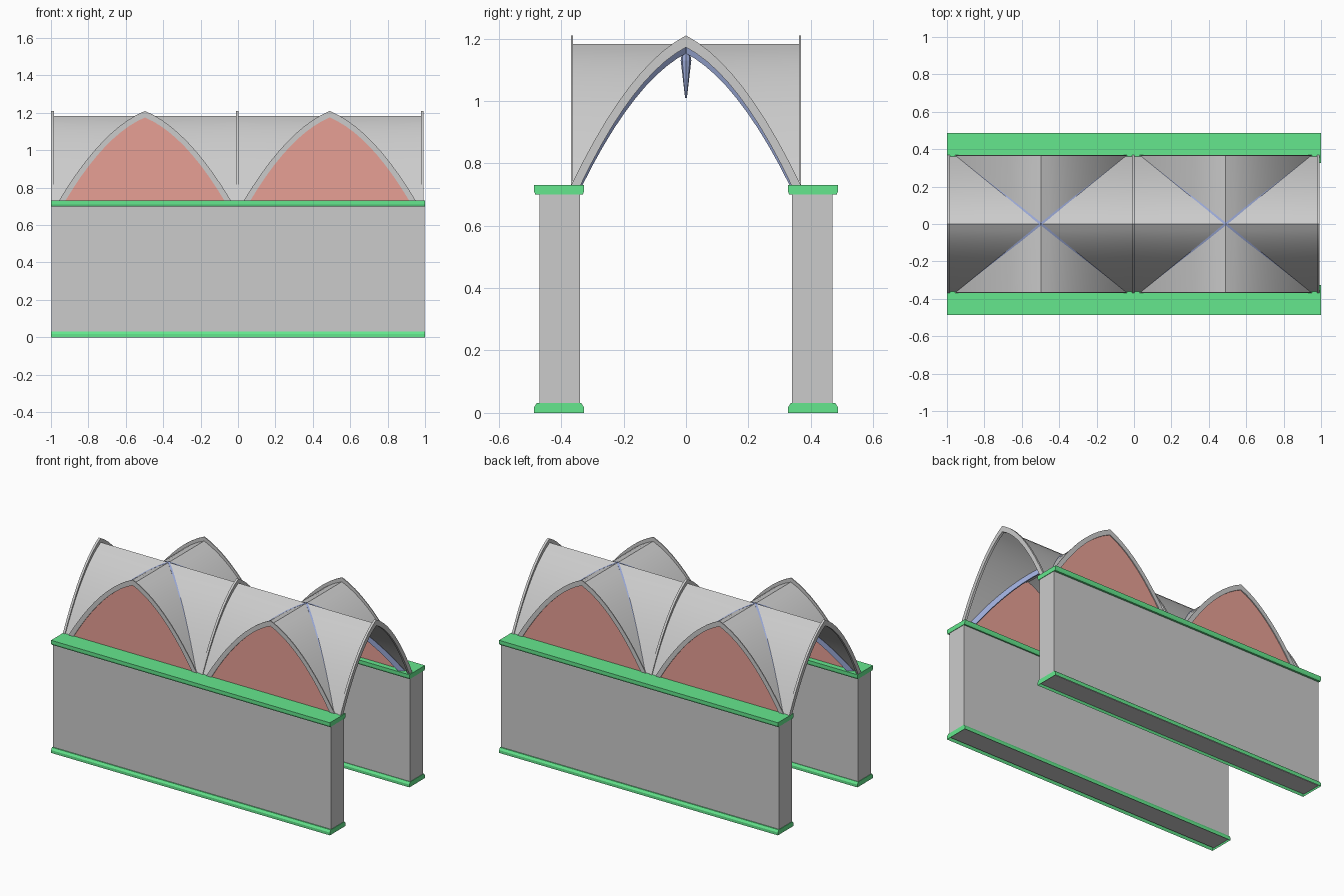
import bpy, bmesh, math

if "Cube" in bpy.data.objects:
    bpy.data.objects.remove(bpy.data.objects["Cube"])

BASE = 0.73            # springing height of the vaults
N = 10                 # segments per half arch
ARCH_X = (-0.991, -0.004, 0.985)
HX, HY = 0.452, 0.362  # half spans of the cross vault and main vault


def material(name, rgb):
    m = bpy.data.materials.new(name)
    m.diffuse_color = (*rgb, 1)
    m.use_nodes = True
    m.node_tree.nodes["Principled BSDF"].inputs["Base Color"].default_value = m.diffuse_color
    return m


GREEN = material("green_trim", (0.13, 0.8, 0.27))
RED = material("red_infill", (0.8, 0.35, 0.3))
BLUE = material("blue_rib", (0.33, 0.4, 0.68))


def rise(t):
    return 1 - 0.4 * t - 0.6 * t * t


def finish(name, bm, mat=None, smooth=False):
    bmesh.ops.remove_doubles(bm, verts=bm.verts, dist=1e-5)
    bmesh.ops.recalc_face_normals(bm, faces=bm.faces)
    me = bpy.data.meshes.new(name)
    bm.to_mesh(me)
    bm.free()
    ob = bpy.data.objects.new(name, me)
    bpy.context.collection.objects.link(ob)
    if mat:
        me.materials.append(mat)
    if smooth:
        bpy.ops.object.select_all(action='DESELECT')
        ob.select_set(True)
        bpy.context.view_layer.objects.active = ob
        bpy.ops.object.shade_smooth_by_angle(angle=math.radians(30))
    return ob


def loft(name, rings, mat=None, smooth=False):
    """Closed rings of equal length joined in a row and capped."""
    bm = bmesh.new()
    vs = [[bm.verts.new(p) for p in r] for r in rings]
    for a, b in zip(vs, vs[1:]):
        for i in range(len(a)):
            j = (i + 1) % len(a)
            bm.faces.new((a[i], a[j], b[j], b[i]))
    bm.faces.new(vs[0])
    bm.faces.new(vs[-1])
    return finish(name, bm, mat, smooth)


def arch_points(half, apex):
    return [(half * i / N, BASE + (apex - BASE) * rise(abs(i) / N)) for i in range(-N, N + 1)]


def arch(name, outer, inner, depth, place):
    """Flat pointed arch band; place(u, d, z) maps it into the model."""
    rings = []
    for (uo, zo), (ui, zi) in zip(arch_points(*outer), arch_points(*inner)):
        rings.append([place(uo, -depth, zo), place(uo, depth, zo),
                      place(ui, depth, zi), place(ui, -depth, zi)])
    return loft(name, rings, None, True)


def trim(name, side, prof, recess=False):
    """Moulding running along a wall, profile given in y and z."""
    ob = loft(name, [[(x, side * y, z) for y, z in prof] for x in (-1, 1)], GREEN)
    if recess:
        bm = bmesh.new()
        bm.from_mesh(ob.data)
        low = [f for f in bm.faces if f.normal.z < -0.9]
        bmesh.ops.inset_individual(bm, faces=low, thickness=0.014, depth=-0.02)
        bm.to_mesh(ob.data)
        bm.free()


# Side walls with base and top trims
for side, label in ((-1, "front"), (1, "back")):
    loft(label + "_wall", [[(x, side * y, z) for y, z in
         ((0.34, 0.01), (0.47, 0.01), (0.47, 0.715), (0.34, 0.715))] for x in (-0.997, 0.997)])
    trim(label + "_base_trim", side, [(0.327, 0), (0.487, 0), (0.487, 0.018),
         (0.478, 0.032), (0.336, 0.032), (0.327, 0.018)], True)
    trim(label + "_top_trim", side, [(0.331, 0.70), (0.483, 0.70), (0.487, 0.71),
         (0.487, BASE), (0.327, BASE), (0.327, 0.71)])

# Transverse arches across the passage
for k, ax in enumerate(ARCH_X):
    arch(f"transverse_arch_{k}", (0.368, 1.21), (0.338, 1.172), 0.0075,
         lambda u, d, z: (ax + d, u, z))

for k in range(2):
    x0, x1 = ARCH_X[k], ARCH_X[k + 1]
    cx, hb = (x0 + x1) / 2, (x1 - x0) / 2

    # Groin vault webs
    bm = bmesh.new()
    for i in range(N):
        t, s = i / N, (i + 1) / N
        zt, zs = (BASE + 0.453 * rise(v) for v in (t, s))
        for sx in (-1, 1):
            for sy in (-1, 1):
                main = [(HX * t, HY * t, zt), (hb, HY * t, zt), (hb, HY * s, zs), (HX * s, HY * s, zs)]
                cross = [(HX * t, HY * t, zt), (HX * t, 0.367, zt), (HX * s, 0.367, zs), (HX * s, HY * s, zs)]
                for quad in (main, cross):
                    bm.faces.new([bm.verts.new((cx + sx * x, sy * y, z)) for x, y, z in quad])
    finish(f"vault_web_{k}", bm, None, True)

    # Wall arches and red infill panels
    for side, label in ((-1, "front"), (1, "back")):
        arch(f"{label}_wall_arch_{k}", (0.46, 1.21), (0.425, 1.175), 0.003,
             lambda u, d, z: (cx + u, side * 0.366 + d, z))
        bm = bmesh.new()
        bm.faces.new([bm.verts.new((cx + u, side * 0.362, z)) for u, z in arch_points(0.44, 1.18)])
        finish(f"{label}_infill_{k}", bm, RED)

    # Diagonal ribs
    length = math.hypot(HX, HY)
    for s in (-1, 1):
        dx, dy = HX / length, s * HY / length
        rings = []
        for (uo, zo), (ui, zi) in zip(arch_points(length, 1.186), arch_points(length * 0.93, 1.155)):
            rings.append([(cx + u * dx - w * dy, u * dy + w * dx, z)
                          for u, z, w in ((uo, zo, -0.006), (uo, zo, 0.006),
                                          (ui, zi, 0.006), (ui, zi, -0.006))])
        loft(f"diagonal_rib_{k}_{'a' if s < 0 else 'b'}", rings, BLUE, True)

    # Hanging boss where the ribs cross
    loft(f"boss_{k}", [[(cx + r * math.cos(a * math.pi / 4), r * math.sin(a * math.pi / 4), z)
         for a in range(8)] for r, z in ((0.01, 1.175), (0.017, 1.13), (0.01, 1.07), (0.003, 1.01))], BLUE)
